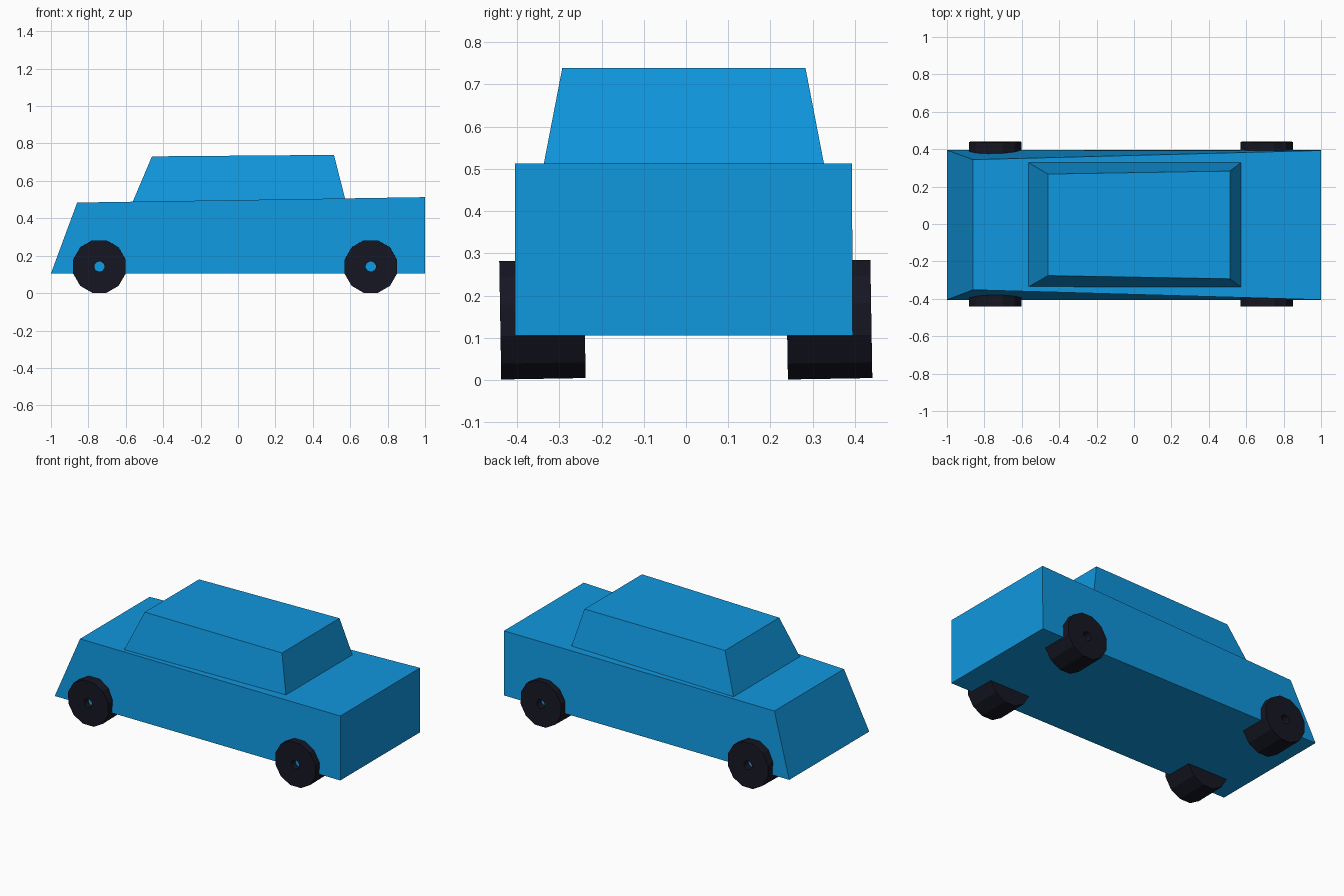
import bpy, bmesh, math
from mathutils import Matrix, Vector

if "Cube" in bpy.data.objects:
    bpy.data.objects.remove(bpy.data.objects["Cube"])


def material(name, color):
    mat = bpy.data.materials.new(name)
    mat.diffuse_color = color
    mat.use_nodes = True
    mat.node_tree.nodes["Principled BSDF"].inputs["Base Color"].default_value = mat.diffuse_color
    return mat


blue = material("blue paint", (0.005, 0.31, 0.73, 1))
rubber = material("dark rubber", (0.008, 0.008, 0.017, 1))


def finish(name, bm, mat):
    bmesh.ops.recalc_face_normals(bm, faces=bm.faces)
    mesh = bpy.data.meshes.new(name)
    bm.to_mesh(mesh)
    bm.free()
    mesh.materials.append(mat)
    obj = bpy.data.objects.new(name, mesh)
    bpy.context.collection.objects.link(obj)
    return obj


def tapered_box(name, corners):
    """corners[(end, level)] = (x, z, y_min, y_max); end -1/1, level 0/1."""
    bm = bmesh.new()
    bmesh.ops.create_cube(bm, size=2)
    for v in bm.verts:
        x, z, y0, y1 = corners[(round(v.co.x), int(v.co.z > 0))]
        v.co = (x, y0 if v.co.y < 0 else y1, z)
    return finish(name, bm, blue)


# Body with slanted nose and gently rising deck
tapered_box("body", {
    (-1, 0): (-1.0, 0.105, -0.405, 0.395),
    (1, 0): (1.0, 0.105, -0.405, 0.395),
    (-1, 1): (-0.86, 0.484, -0.352, 0.344),
    (1, 1): (1.0, 0.513, -0.405, 0.393),
})

# Cabin resting on the deck
tapered_box("cabin", {
    (-1, 0): (-0.563, 0.488, -0.335, 0.328),
    (1, 0): (0.572, 0.506, -0.338, 0.328),
    (-1, 1): (-0.46, 0.731, -0.276, 0.267),
    (1, 1): (0.513, 0.739, -0.293, 0.283),
})


# Twelve-sided wheels with an axle hole, leaning slightly
def wheel(name, x, y):
    bm = bmesh.new()
    profile = [(0.145, -0.1), (0.145, 0.1), (0.028, 0.1), (0.028, -0.1)]
    spoke = Vector((math.cos(math.radians(15)), 0, math.sin(math.radians(15))))
    verts = [bm.verts.new(spoke * r + Vector((0, h, 0))) for r, h in profile]
    edges = [bm.edges.new((verts[i], verts[(i + 1) % 4])) for i in range(4)]
    bmesh.ops.spin(bm, geom=verts + edges, cent=(0, 0, 0), axis=(0, 1, 0),
                   angle=math.tau, steps=12)
    bmesh.ops.remove_doubles(bm, verts=bm.verts, dist=0.0005)
    obj = finish(name, bm, rubber)
    obj.matrix_world = Matrix.Translation((x, y, 0.143)) @ Matrix.Rotation(0.017, 4, 'X')


for end, x in (("front", -0.741), ("rear", 0.71)):
    for side, y in (("right", -0.34), ("left", 0.339)):
        wheel(f"{end}_{side}_wheel", x, y)
